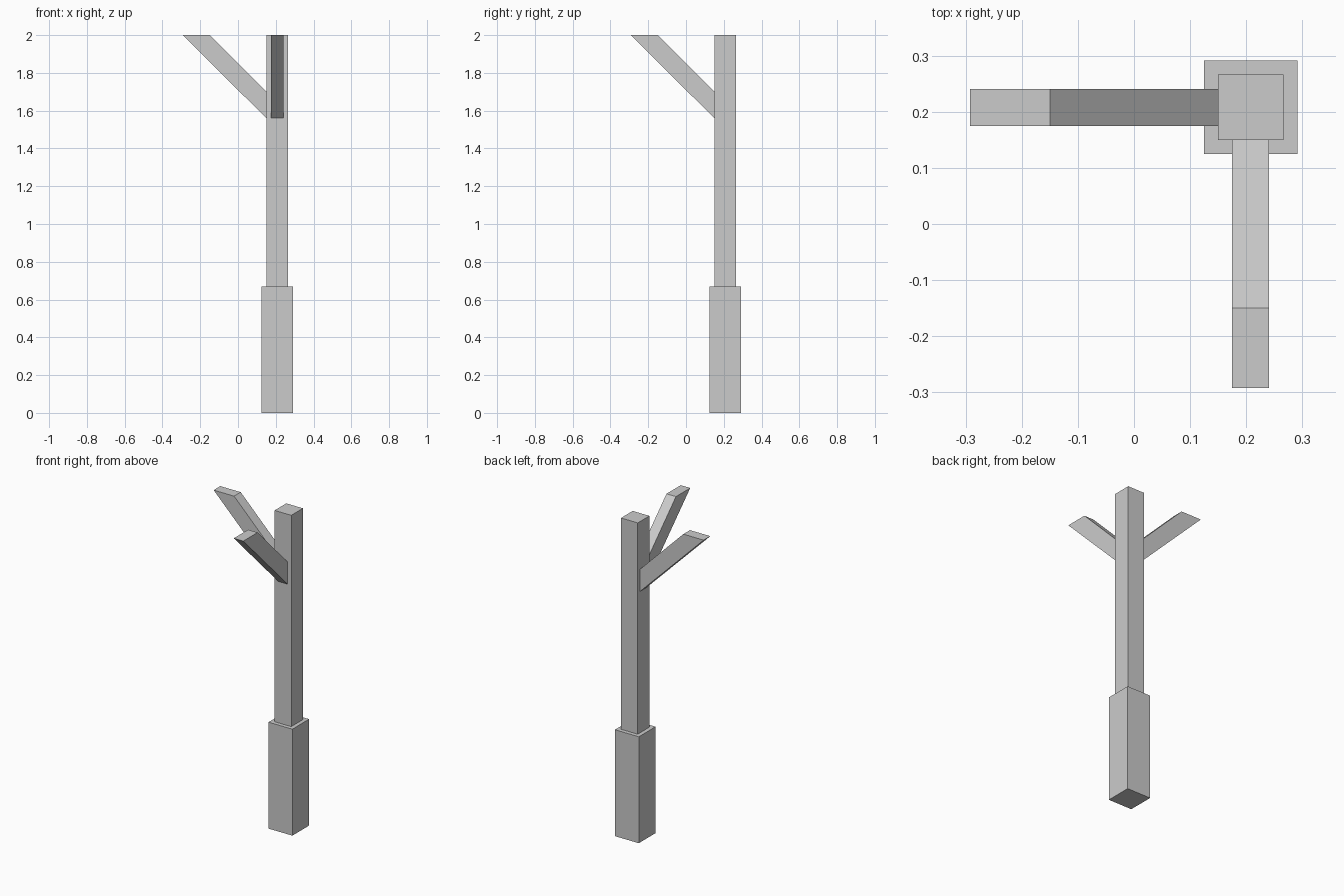
import bpy
import bmesh
from mathutils import Vector

cube = bpy.data.objects.get("Cube")
if cube:
    bpy.data.objects.remove(cube, do_unlink=True)

CENTER = 0.208        # post axis in both x and y
POST_HALF = 0.058
BASE_HALF = 0.083
BRANCH_HALF = 0.033
BASE_TOP = 0.67
TOP = 2.0

grey = bpy.data.materials.new("light_grey")
grey.use_nodes = True
colour = (0.6, 0.6, 0.6, 1)
grey.diffuse_color = colour
grey.node_tree.nodes["Principled BSDF"].inputs["Base Color"].default_value = colour


def finish(name, bm):
    mesh = bpy.data.meshes.new(name)
    bm.to_mesh(mesh)
    bm.free()
    mesh.materials.append(grey)
    obj = bpy.data.objects.new(name, mesh)
    bpy.context.collection.objects.link(obj)
    return obj


def prism(outline, depth):
    """Extrude a closed outline along a depth vector."""
    bm = bmesh.new()
    face = bm.faces.new([bm.verts.new(p) for p in outline])
    result = bmesh.ops.extrude_face_region(bm, geom=[face], use_keep_orig=True)
    moved = [v for v in result["geom"] if isinstance(v, bmesh.types.BMVert)]
    bmesh.ops.translate(bm, verts=moved, vec=depth)
    bmesh.ops.recalc_face_normals(bm, faces=bm.faces)
    return bm


def square_column(half, bottom, top):
    corners = [(-1, -1), (1, -1), (1, 1), (-1, 1)]
    outline = [(CENTER + a * half, CENTER + b * half, bottom) for a, b in corners]
    return prism(outline, Vector((0, 0, top - bottom)))


# Thick base, with the foot of the post showing as an inward-facing square
bm = square_column(BASE_HALF, 0, BASE_TOP)
bm.normal_update()
foot = min(bm.faces, key=lambda f: f.calc_center_median().z)
bmesh.ops.inset_region(bm, faces=[foot], thickness=BASE_HALF - POST_HALF)
foot.normal_flip()
finish("base", bm)

# Slim post
finish("post", square_column(POST_HALF, BASE_TOP - 0.02, TOP))

# Two slanted branches, cut level at the top and sunk into the post
profile = [(0.17, 1.54), (0.17, 1.68), (-0.15, TOP), (-0.292, TOP)]
side = CENTER - BRANCH_HALF
finish("right_branch", prism([(u, side, z) for u, z in profile],
                             Vector((0, 2 * BRANCH_HALF, 0))))
finish("front_branch", prism([(side, u, z) for u, z in profile],
                             Vector((2 * BRANCH_HALF, 0, 0))))
